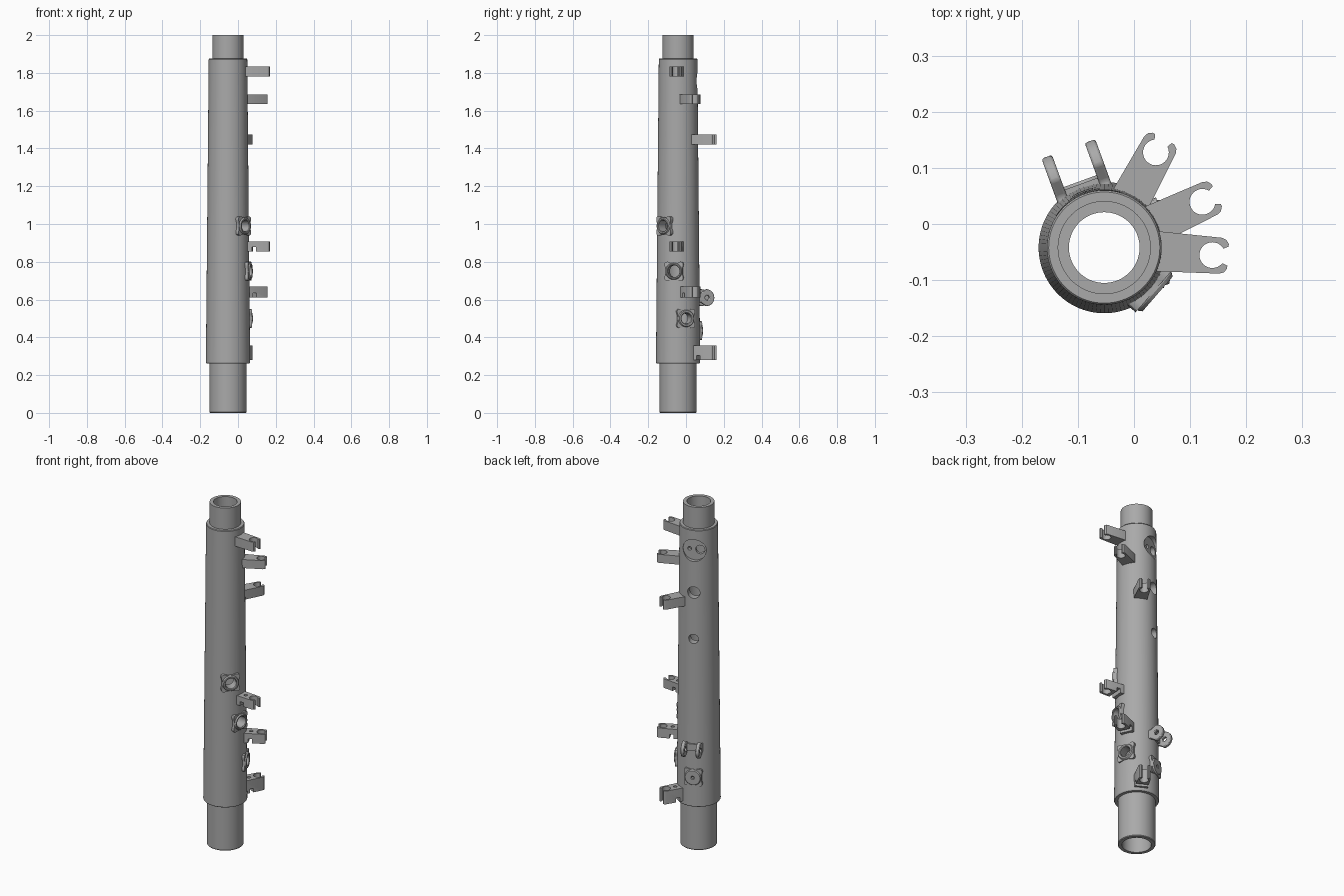
import bpy, bmesh
from math import sin, cos, pi, radians, sqrt
from mathutils import Matrix, Vector

cube = bpy.data.objects.get("Cube")
if cube:
    bpy.data.objects.remove(cube)

AXIS = Vector((-0.053, -0.042, 0))
UP = Vector((0, 0, 1))

grey = bpy.data.materials.new("plain grey")
grey.use_nodes = True
grey.diffuse_color = (0.4, 0.4, 0.4, 1)
grey.node_tree.nodes["Principled BSDF"].inputs["Base Color"].default_value = (0.4, 0.4, 0.4, 1)


def frame(angle, z, order):
    """Local axes on the tube: n = outward, t = tangent, u = up."""
    a = radians(angle)
    axes = {"n": Vector((cos(a), sin(a), 0)), "t": Vector((-sin(a), cos(a), 0)), "u": UP}
    m = Matrix([axes[k] for k in order]).transposed().to_4x4()
    m.translation = AXIS + UP * z
    return m


def finish(name, bm, matrix):
    bmesh.ops.recalc_face_normals(bm, faces=bm.faces)
    bm.transform(matrix)
    mesh = bpy.data.meshes.new(name)
    bm.to_mesh(mesh)
    bm.free()
    mesh.materials.append(grey)
    ob = bpy.data.objects.new(name, mesh)
    bpy.context.collection.objects.link(ob)
    return ob


def prism(name, outline, low, high, matrix):
    bm = bmesh.new()
    face = bm.faces.new([bm.verts.new((x, y, low)) for x, y in outline])
    out = bmesh.ops.extrude_face_region(bm, geom=[face])
    verts = [v for v in out["geom"] if isinstance(v, bmesh.types.BMVert)]
    bmesh.ops.translate(bm, verts=verts, vec=(0, 0, high - low))
    return finish(name, bm, matrix)


def lathe(name, profile, matrix, steps=96, closed=True):
    bm = bmesh.new()
    rings = [[bm.verts.new((r * cos(2 * pi * i / steps), r * sin(2 * pi * i / steps), z))
              for i in range(steps)] for r, z in profile]
    pairs = list(zip(rings, rings[1:] + rings[:1]))
    if not closed:
        pairs.pop()
        bm.faces.new(rings[0])
        bm.faces.new(rings[-1])
    for a, b in pairs:
        for i in range(steps):
            j = (i + 1) % steps
            bm.faces.new((a[i], a[j], b[j], b[i]))
    return finish(name, bm, matrix)


def drill(radius, low, high, matrix, offset=0):
    return lathe("drill", [(radius, low), (radius, high)],
                 matrix @ Matrix.Translation((offset, 0, 0)), 40, False)


def box(name, x, y, low, high, matrix):
    return prism(name, [(x[0], y[0]), (x[1], y[0]), (x[1], y[1]), (x[0], y[1])], low, high, matrix)


def cut(ob, cutters):
    bpy.context.view_layer.objects.active = ob
    for c in cutters:
        mod = ob.modifiers.new("cut", "BOOLEAN")
        mod.operation, mod.solver, mod.object = "DIFFERENCE", "EXACT", c
        bpy.ops.object.modifier_apply(modifier=mod.name)
    for c in cutters:
        bpy.data.objects.remove(c)


# Hollow tapered tube with a tenon at each end
tube = lathe("tube_body", [
    (0.076, 0), (0.095, 0), (0.098, 0.004), (0.098, 0.262), (0.114, 0.262), (0.117, 0.267),
    (0.102, 1.872), (0.099, 1.876), (0.083, 1.876), (0.083, 2), (0.063, 2)],
    Matrix.Translation(AXIS))
tube_cutters = []

# Bare finger holes on the back, and the dished recess with its two holes
BACK = 110
for z, r in ((1.51, 0.034), (1.24, 0.027)):
    tube_cutters.append(drill(r, 0.03, 0.2, frame(BACK, z, "tun")))
dish = frame(BACK, 1.755, "tun")
tube_cutters += [drill(0.064, 0.08, 0.2, dish),
                 drill(0.025, 0.03, 0.2, dish, 0.03),
                 drill(0.011, 0.03, 0.2, dish, -0.028)]

# Raised tone holes: a four-cornered plate under a collar
star = []
for i in range(64):
    a = 2 * pi * i / 64
    r = 0.046 + 0.02 * sin(2 * a) ** 4
    star.append((r * cos(a), r * sin(a)))
for label, angle, z, bore in (("upper", -41, 0.99, 0.03), ("middle", -11, 0.75, 0.032),
                              ("lower", 21, 0.5, 0.028), ("back", BACK, 0.435, 0.006)):
    m = frame(angle, z, "tun")
    plate = prism(label + "_hole_plate", star, 0.095, 0.118, m)
    cut(plate, [drill(bore, 0.03, 0.2, m)])
    lathe(label + "_hole_collar", [(bore, 0.1), (0.045, 0.1), (0.045, 0.12), (0.041, 0.126),
                                   (bore + 0.004, 0.126), (bore, 0.123)], m, 48)
    tube_cutters.append(drill(bore, 0.03, 0.2, m))
cut(tube, tube_cutters)

# Bracket arms ending in an open hook
HOOK, HOOK_R, MOUTH = 0.193, 0.023, 0.013
upper_half = [(0.085, 0.036), (0.208, 0.032), (0.216, 0.029), (0.221, 0.022), (0.221, 0.017)]
start = 0.6
hook = [(HOOK + HOOK_R * cos(a), HOOK_R * sin(a))
        for a in (start + (pi - start) * i / 12 for i in range(13))]
half = upper_half + hook
arm_outline = half + [(x, -y) for x, y in reversed(half[:-1])]
arms = (("upper_a", -4, 1.78, 1.835, False), ("upper_b", 25, 1.635, 1.685, False),
        ("upper_c", 61.5, 1.42, 1.475, False), ("lower_a", -4, 0.855, 0.908, True),
        ("lower_b", 25, 0.612, 0.668, True), ("lower_c", 61.5, 0.28, 0.357, True))
for label, angle, low, high, notched in arms:
    m = frame(angle, low, "ntu")
    arm = prism(label + "_bracket_arm", arm_outline, 0, high - low, m)
    if notched:
        slot = box("slot", (0.129, 0.151), (-0.06, 0.06), -0.01, 0.024, m)
        pin = drill(0.01, 0.01, 0.2, m, 0.14)
        cut(arm, [slot, pin])

# Pair of eyelet posts joined by a saddle
m = frame(BACK, 0.61, "unt")
EYE, R = 0.142, 0.045
arc = [(R * cos(pi * i / 24), EYE + R * sin(pi * i / 24)) for i in range(25)]
eye_outline = arc + [(-0.025, 0.112), (-0.025, 0.09), (0.025, 0.09), (0.025, 0.112)]
for label, t in (("left", -0.041), ("right", 0.041)):
    post = prism(label + "_eyelet_post", eye_outline, t - 0.01, t + 0.01, m)
    cut(post, [drill(0.012, t - 0.05, t + 0.05, m @ Matrix.Translation((0, EYE + 0.005, 0)))])
    mod = post.modifiers.new("rounding", "BEVEL")
    mod.width, mod.segments, mod.limit_method = 0.004, 2, "ANGLE"
box("eyelet_saddle", (-0.02, 0.02), (0.09, 0.121), -0.05, 0.05, m)

# Smooth the round surfaces, keep the edges sharp
bpy.ops.object.select_all(action="DESELECT")
for ob in bpy.context.collection.objects:
    if ob.type == "MESH" and grey.name in ob.data.materials:
        ob.select_set(True)
        bpy.context.view_layer.objects.active = ob
bpy.ops.object.shade_smooth_by_angle(angle=radians(30))
